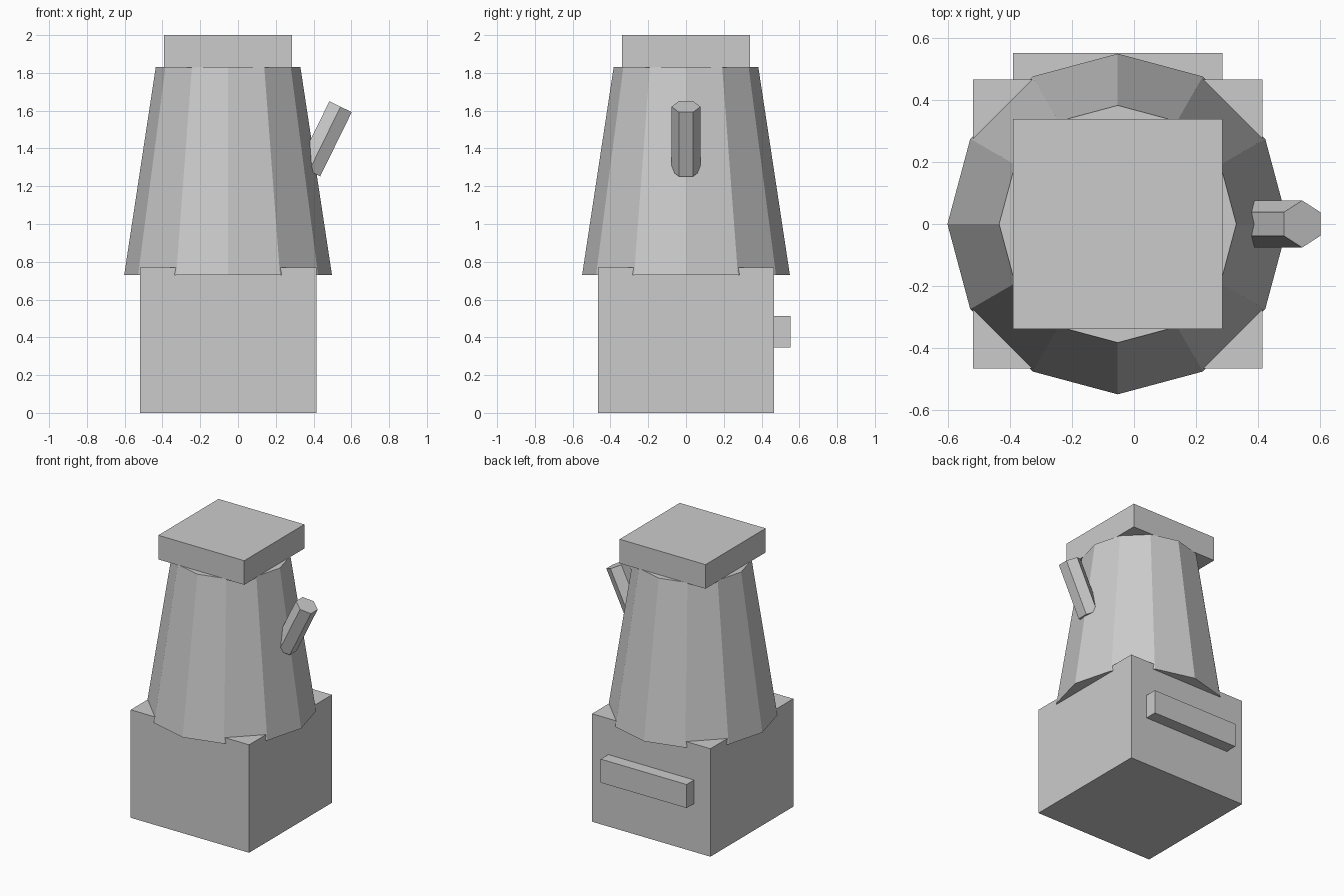
import bpy
import math
from mathutils import Vector

if "Cube" in bpy.data.objects:
    bpy.data.objects.remove(bpy.data.objects["Cube"])

CX = -0.0525  # shared axis of the body parts


def box(name, lo, hi):
    lo, hi = Vector(lo), Vector(hi)
    bpy.ops.mesh.primitive_cube_add(size=1, location=(lo + hi) / 2)
    ob = bpy.context.object
    ob.name = name
    ob.scale = hi - lo
    bpy.ops.object.transform_apply(location=False, rotation=False, scale=True)
    return ob


# Square base block
box("base_block", (CX - 0.467, -0.467, 0), (CX + 0.467, 0.467, 0.77))

# Twelve-sided tapered body, slightly sunk over the base
z0, z1 = 0.73, 1.83
bpy.ops.mesh.primitive_cone_add(vertices=12, radius1=0.55, radius2=0.383,
                                depth=z1 - z0, location=(CX, 0, (z0 + z1) / 2))
bpy.context.object.name = "tapered_body"

# Square cap
box("top_cap", (CX - 0.339, -0.339, 1.828), (CX + 0.339, 0.339, 2.0))

# Bar on the back of the base
box("back_bar", (CX - 0.339, 0.455, 0.345), (CX + 0.339, 0.552, 0.513))

# Six-sided peg leaning outward on the right side
start, end = Vector((0.376, 0, 1.281)), Vector((0.543, 0, 1.621))
axis = end - start
bpy.ops.mesh.primitive_cylinder_add(vertices=6, radius=0.076, depth=axis.length,
                                    location=(start + end) / 2,
                                    rotation=(0, math.atan2(axis.x, axis.z), 0))
bpy.context.object.name = "side_peg"
